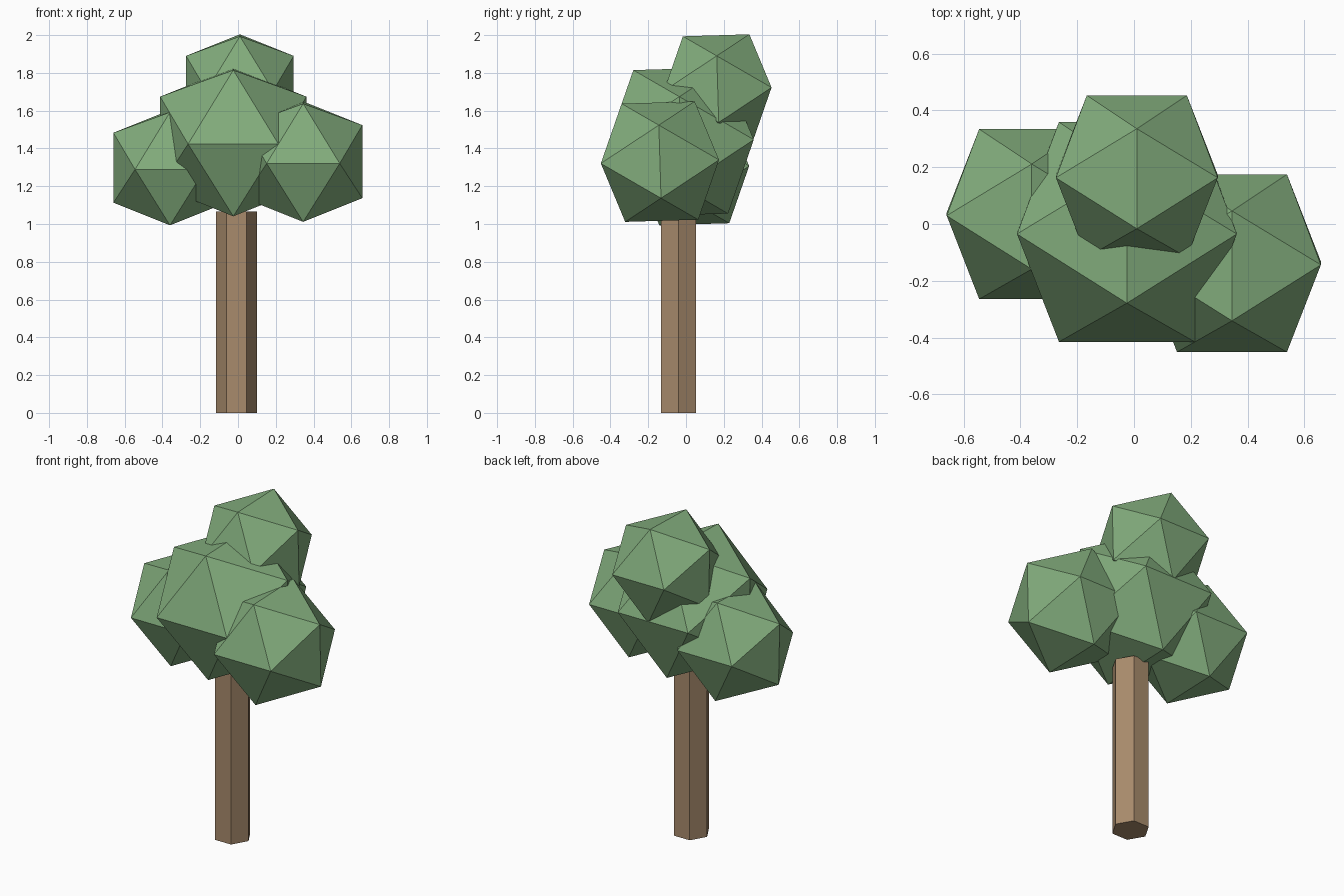
import bpy, bmesh
from math import radians
from mathutils import Matrix, Vector

cube = bpy.data.objects.get("Cube")
if cube:
    bpy.data.objects.remove(cube, do_unlink=True)


def make_material(name, rgb):
    mat = bpy.data.materials.new(name)
    mat.use_nodes = True
    colour = (*rgb, 1.0)
    mat.diffuse_color = colour
    mat.node_tree.nodes["Principled BSDF"].inputs["Base Color"].default_value = colour
    return mat


def make_object(name, bm, location, mat):
    mesh = bpy.data.meshes.new(name)
    bm.to_mesh(mesh)
    bm.free()
    mesh.materials.append(mat)
    obj = bpy.data.objects.new(name, mesh)
    obj.location = location
    bpy.context.collection.objects.link(obj)
    return obj


leaf_green = make_material("leaf green", (0.223, 0.413, 0.202))
bark_brown = make_material("bark brown", (0.392, 0.258, 0.150))

# Trunk: six-sided prism with corners pointing left and right
TRUNK_HEIGHT = 1.065
bm = bmesh.new()
bmesh.ops.create_cone(bm, cap_ends=True, segments=6, radius1=0.108, radius2=0.108,
                      depth=TRUNK_HEIGHT, matrix=Matrix.Rotation(radians(90), 4, "Z"))
# Turn so a corner lies on the x axis whatever the starting corner is
corner = max(bm.verts, key=lambda v: v.co.x).co
if abs(corner.y) > 0.01:
    bmesh.ops.rotate(bm, verts=bm.verts, matrix=Matrix.Rotation(radians(30), 3, "Z"))
make_object("trunk", bm, Vector((-0.008, -0.04, TRUNK_HEIGHT / 2)), bark_brown)

# Foliage: low-poly clumps, all leaning the same way
lean = Matrix.Rotation(radians(-30), 4, "X") @ Matrix.Rotation(radians(-90), 4, "Z")
clumps = {
    "foliage_middle": ((-0.025, -0.028, 1.435), 0.455),
    "foliage_top": ((0.01, 0.168, 1.714), 0.335),
    "foliage_left": ((0.345, -0.138, 1.33), 0.368),
    "foliage_right": ((-0.36, 0.035, 1.298), 0.352),
}
for name, (centre, radius) in clumps.items():
    bm = bmesh.new()
    bmesh.ops.create_icosphere(bm, subdivisions=1, radius=radius, matrix=lean)
    make_object(name, bm, centre, leaf_green)
